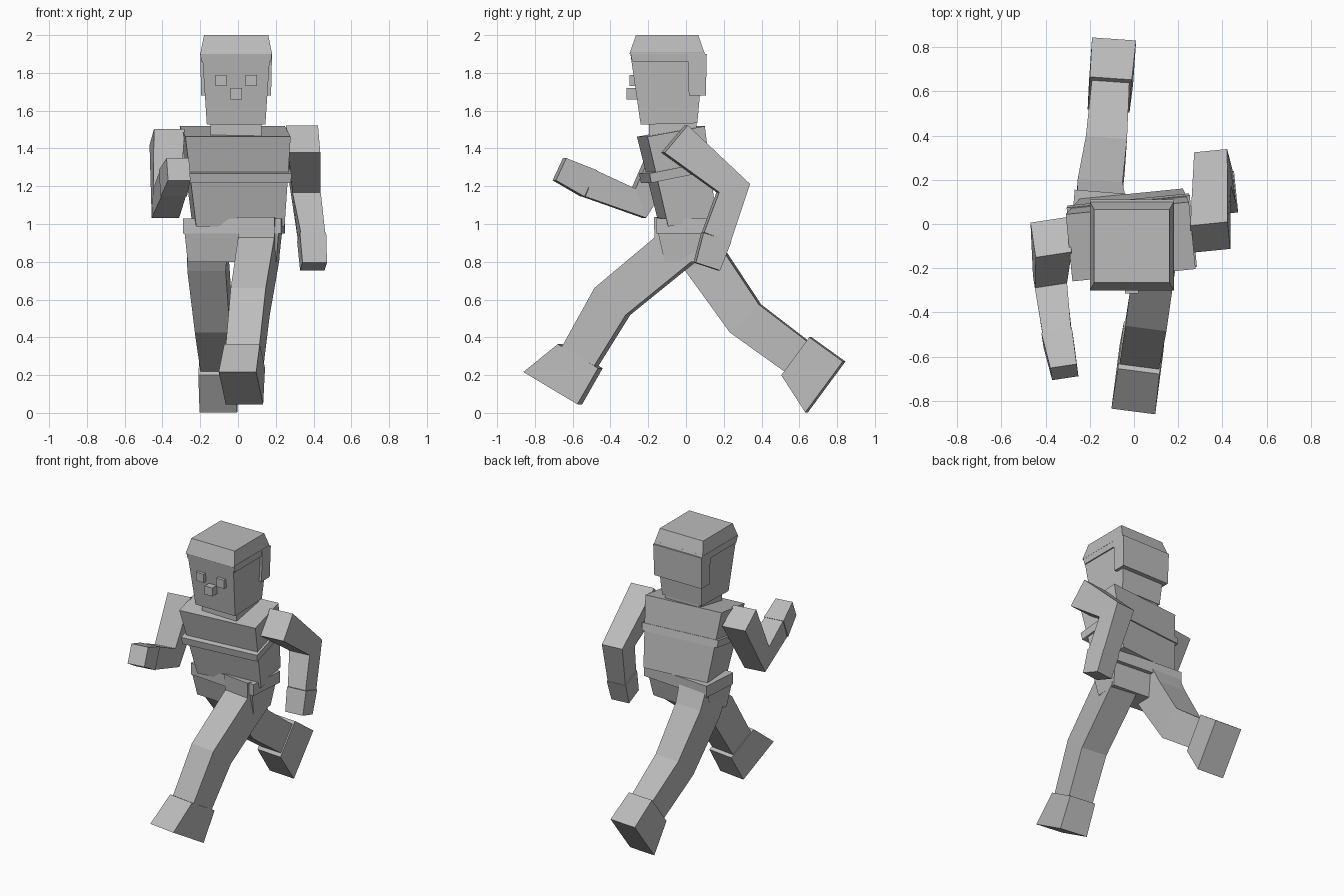
import bpy
import bmesh
from mathutils import Vector

cube = bpy.data.objects.get("Cube")
if cube:
    bpy.data.objects.remove(cube, do_unlink=True)

# Single flat colour
grey = bpy.data.materials.new("plain grey")
grey.use_nodes = True
grey.diffuse_color = (.5, .5, .5, 1)
grey.node_tree.nodes["Principled BSDF"].inputs["Base Color"].default_value = grey.diffuse_color

SIDEWAYS = Vector((1, 0, 0))


def strut(name, joints, widths, depths, turn=0, axis=None):
    """Square-cut block running through its joints, mitred at every bend.
    widths and depths hold start and end sizes; turn swings it about the vertical."""
    joints = [Vector(joint) for joint in joints]
    lines = [(end - start).normalized() for start, end in zip(joints, joints[1:])]
    side = Vector((1, -turn, 0)).normalized()
    last = len(joints) - 1
    bm = bmesh.new()
    rings = []
    for index, joint in enumerate(joints):
        along = axis or lines[max(index - 1, 0)] + lines[min(index, last - 1)]
        back = side.cross(along).normalized()
        blend = index / last
        across = side * (widths[0] + (widths[1] - widths[0]) * blend) / 2
        deep = back * (depths[0] + (depths[1] - depths[0]) * blend) / 2
        corners = (across + deep, across - deep, -across - deep, -across + deep)
        rings.append([bm.verts.new(joint + corner) for corner in corners])
    for lower, upper in zip(rings, rings[1:]):
        for corner in range(len(lower)):
            bm.faces.new((lower[corner - 1], lower[corner], upper[corner], upper[corner - 1]))
    bm.faces.new(rings[0])
    bm.faces.new(rings[-1])
    bmesh.ops.recalc_face_normals(bm, faces=bm.faces)
    mesh = bpy.data.meshes.new(name)
    bm.to_mesh(mesh)
    bm.free()
    mesh.materials.append(grey)
    part = bpy.data.objects.new(name, mesh)
    bpy.context.collection.objects.link(part)


def upright(name, centre, heights, widths, depths, turn=0):
    """Vertical block over one (x, y) centre."""
    strut(name, [(*centre, height) for height in heights], widths, depths, turn)


def leg_and_foot(name, joints, widths, depths, turn):
    """Leg through its joints, with a wedge foot square to the shin."""
    strut(name + "_leg", joints, widths, depths, turn)
    knee, ankle = (Vector(joint) for joint in joints[-2:])
    down = (ankle - knee).normalized()
    toeward = down.cross(SIDEWAYS)
    sole = ankle + down * .22 + toeward * .04
    strut(name + "_foot", (ankle, sole), (.19, .2), (.25, .335), turn, axis=down)


# Torso, leaning forward with the left shoulder swung back
strut("torso", [(0, .01, 1.01), (-.015, -.08, 1.49)],
      widths=(.47, .56), depths=(.26, .31), turn=-.1)
strut("chest_band", [(-.01, -.05, 1.25), (-.01, -.06, 1.3)],
      widths=(.55, .56), depths=(.33, .33), turn=-.1)

# Hips, turned the opposite way
upright("belt", (-.02, 0), heights=(.95, 1.03),
        widths=(.52, .52), depths=(.27, .27), turn=.08)
upright("pelvis", (-.025, -.01), heights=(.8, .96),
        widths=(.47, .5), depths=(.17, .24), turn=.08)

# Head, neck and hair
skull = (-.01, -.1)
upright("neck", (-.01, -.07), heights=(1.43, 1.55), widths=(.27, .27), depths=(.25, .25))
strut("head", [(-.01, -.09, 1.53), (*skull, 1.91)], widths=(.31, .36), depths=(.3, .39))
upright("hair_top", skull, heights=(1.9, 2), widths=(.38, .34), depths=(.4, .33))
upright("hair_sides", skull, heights=(1.86, 1.91), widths=(.37, .38), depths=(.37, .39))
upright("hair_back", (-.01, .06), heights=(1.68, 1.9), widths=(.37, .38), depths=(.09, .1))

# Face
for side, x in (("right", -.09), ("left", .07)):
    upright(side + "_eye", (x, -.28), heights=(1.73, 1.79), widths=(.06, .06), depths=(.04, .04))
upright("nose", (-.01, -.28), heights=(1.66, 1.72), widths=(.06, .06), depths=(.07, .07))

# Left arm, swung back
left_wrist = (.39, .16, .93)
strut("left_arm", [(.345, -.06, 1.45), (.355, .25, 1.19), left_wrist],
      widths=(.17, .13), depths=(.19, .15), turn=-.1)
strut("left_hand", [left_wrist, (.4, .11, .775)],
      widths=(.14, .13), depths=(.155, .135), turn=-.1)

# Right arm, bent and swung forward
right_wrist = (-.345, -.515, 1.215)
strut("right_arm", [(-.375, -.06, 1.46), (-.38, -.25, 1.11), right_wrist],
      widths=(.165, .13), depths=(.18, .15), turn=-.15)
strut("right_hand", [right_wrist, (-.315, -.67, 1.29)],
      widths=(.14, .12), depths=(.155, .13), turn=-.15)

# Left leg striding forward, right leg pushing off behind
leg_and_foot("left", [(.11, -.03, 1.02), (.11, -.05, .87), (.065, -.39, .59), (.035, -.56, .3)],
             widths=(.2, .18), depths=(.26, .2), turn=.13)
leg_and_foot("right", [(-.155, .02, .96), (-.16, .1, .81), (-.13, .315, .5), (-.11, .585, .3)],
             widths=(.22, .17), depths=(.24, .2), turn=.07)
